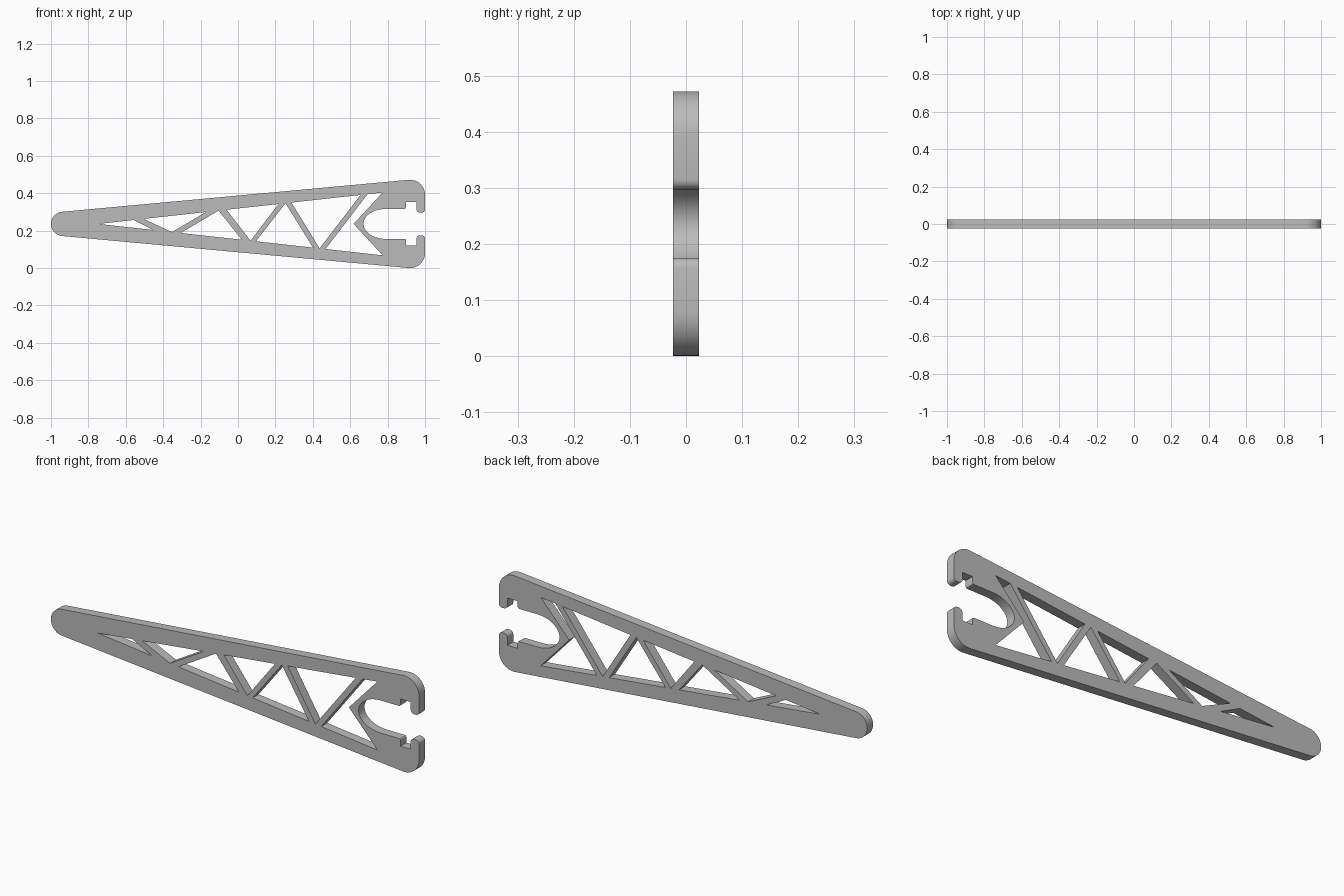
import bpy, bmesh
from math import cos, sin, radians, atan, degrees
from mathutils import Vector

cube = bpy.data.objects.get("Cube")
if cube:
    bpy.data.objects.remove(cube, do_unlink=True)

MID = 0.236          # height of the symmetry line
HALF_DEPTH = 0.023
TIP = -0.746         # where the two inner chord edges meet
SLOPE = 0.1105       # taper of the inner chord edges
TAPER = degrees(atan(0.0922))


def arc(cx, cz, rx, rz, start, end, steps):
    """Points on an elliptical arc, heights measured from the symmetry line."""
    angles = [radians(start + (end - start) * i / steps) for i in range(steps + 1)]
    return [(cx + rx * cos(a), cz + rz * sin(a)) for a in angles]


def chord(x, side):
    """Point on the upper (+1) or lower (-1) inner chord edge."""
    return (x, side * SLOPE * (x - TIP))


# Upper half of the outline, from the round tip to the back of the throat
upper = arc(-0.935, 0, 0.065, 0.065, 180, 90 + TAPER, 12)
upper += arc(0.92, 0.156, 0.08, 0.08, 90 + TAPER, 0, 12)
upper += arc(0.982, 0.079, 0.018, 0.018, 0, -90, 5)
upper += arc(0.972, 0.079, 0.018, 0.018, -90, -180, 5)
upper += [(0.954, 0.116), (0.898, 0.116)]
upper += arc(0.89, 0.088, 0.008, 0.008, 0, -90, 3)
upper += arc(0.79, 0, 0.119, 0.08, 90, 180, 16)
lower = [(x, -z) for x, z in reversed(upper[1:-1])]
outline = upper + lower

# Openings between the diagonal struts
holes = [
    [(TIP, 0), chord(-0.559, 1), chord(-0.452, -1)],
    [chord(-0.505, 1), chord(-0.171, 1), chord(-0.353, -1)],
    [chord(-0.104, 1), chord(0.021, -1), chord(-0.307, -1)],
    [chord(-0.061, 1), chord(0.217, 1), chord(0.067, -1)],
    [chord(0.254, 1), chord(0.401, -1), chord(0.096, -1)],
    [chord(0.286, 1), chord(0.655, 1), chord(0.436, -1)],
    [chord(0.693, 1), chord(0.773, 1), (0.618, 0), chord(0.773, -1), chord(0.468, -1)],
]

# Fill the profile around its openings, then give it thickness
bm = bmesh.new()
for loop in [outline] + holes:
    verts = [bm.verts.new((x, -HALF_DEPTH, MID + z)) for x, z in loop]
    for a, b in zip(verts, verts[1:] + verts[:1]):
        bm.edges.new((a, b))
bmesh.ops.triangle_fill(bm, edges=bm.edges[:], use_beauty=True, normal=Vector((0, -1, 0)))
extruded = bmesh.ops.extrude_face_region(bm, geom=bm.faces[:], use_keep_orig=True)
moved = [g for g in extruded["geom"] if isinstance(g, bmesh.types.BMVert)]
bmesh.ops.translate(bm, verts=moved, vec=(0, 2 * HALF_DEPTH, 0))
bmesh.ops.recalc_face_normals(bm, faces=bm.faces[:])

mesh = bpy.data.meshes.new("truss_arm")
bm.to_mesh(mesh)
bm.free()
arm = bpy.data.objects.new("truss_arm", mesh)
bpy.context.collection.objects.link(arm)

# Plain grey finish
grey = bpy.data.materials.new("plain_grey")
grey.use_nodes = True
colour = (0.5, 0.5, 0.5, 1)
grey.diffuse_color = colour
grey.node_tree.nodes["Principled BSDF"].inputs["Base Color"].default_value = colour
mesh.materials.append(grey)

bpy.ops.object.select_all(action="DESELECT")
arm.select_set(True)
bpy.context.view_layer.objects.active = arm
bpy.ops.object.shade_smooth_by_angle(angle=radians(30))
